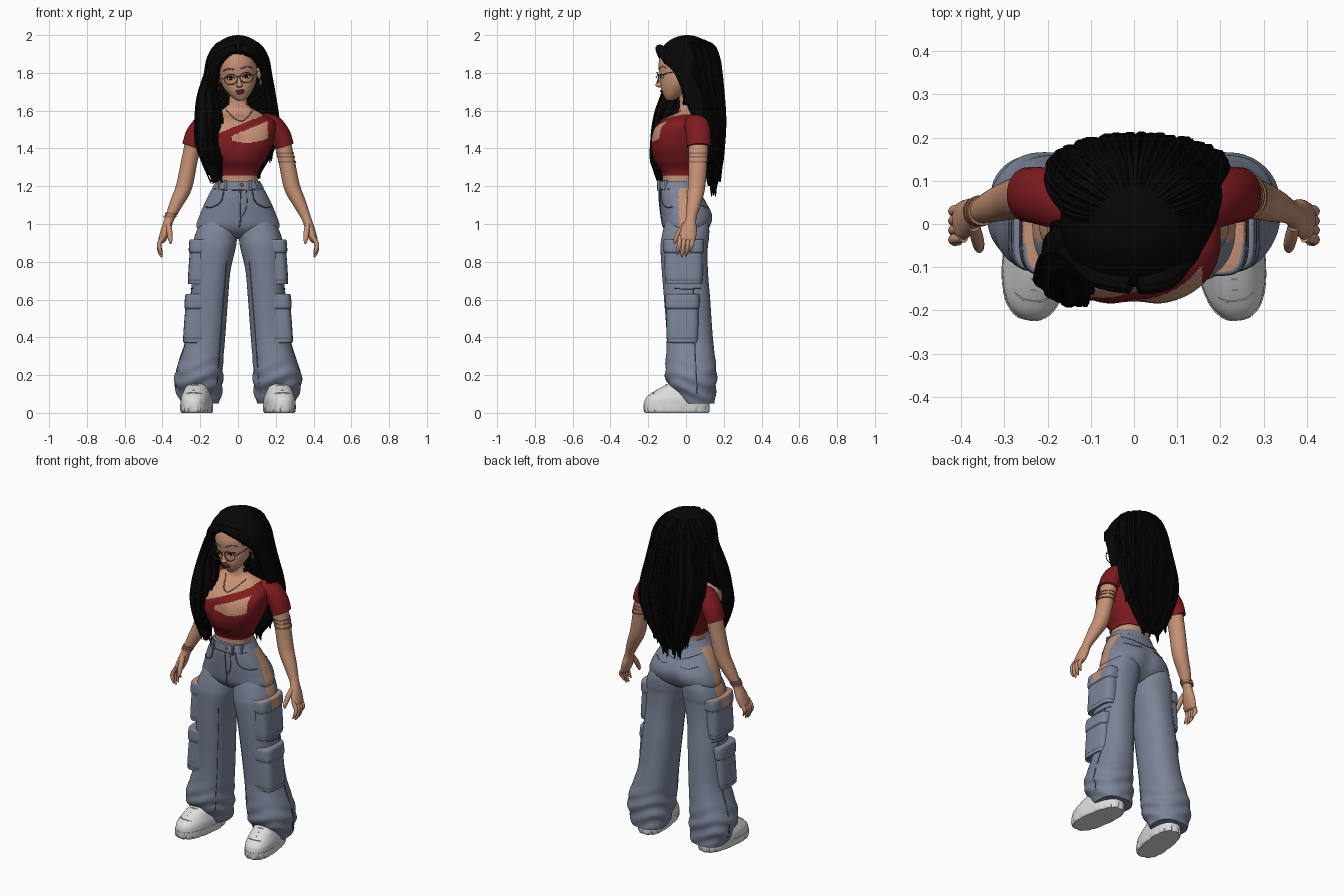
import bpy, bmesh, math, random
from mathutils import Vector, Matrix
from mathutils.bvhtree import BVHTree

random.seed(4)
if "Cube" in bpy.data.objects:
    bpy.data.objects.remove(bpy.data.objects["Cube"])
made = []

def material(name, *rgb):
    m = bpy.data.materials.new(name)
    m.use_nodes = True
    m.diffuse_color = (*rgb, 1)
    m.node_tree.nodes["Principled BSDF"].inputs["Base Color"].default_value = (*rgb, 1)
    return m

SKIN = material("skin", .56, .285, .175)
HAIR = material("black hair", .002, .002, .002)
RED = material("dark red cloth", .21, .011, .014)
DENIM = material("blue denim", .20, .23, .315)
SEAM = material("dark denim", .09, .105, .15)
WHITE = material("shoe white", .72, .72, .72)
GREY = material("sole grey", .55, .55, .55)
LIP = material("lip red", .23, .02, .03)
BROWN = material("bronze brown", .27, .135, .08)
EYE = material("eye white", .6, .5, .45)

def finish(name, bm, mats, rule=None):
    mats = mats if isinstance(mats, list) else [mats]
    bmesh.ops.recalc_face_normals(bm, faces=bm.faces)
    if rule:
        for f in bm.faces:
            f.material_index = rule(f.calc_center_median())
    me = bpy.data.meshes.new(name)
    bm.to_mesh(me)
    bm.free()
    for m in mats:
        me.materials.append(m)
    ob = bpy.data.objects.new(name, me)
    bpy.context.collection.objects.link(ob)
    made.append(ob)
    return ob

def spline(keys, sub):
    p = [Vector(k) for k in [keys[0], *keys, keys[-1]]]
    out = []
    for a, b, c, d in zip(p, p[1:], p[2:], p[3:]):
        for j in range(sub):
            t = j / sub
            out.append((2*b + (c-a)*t + (2*a-5*b+4*c-d)*t*t + (3*b-a-3*c+d)*t**3) / 2)
    return out + [p[-1]]

def skin_rings(bm, keys, n=32, sub=6, power=2, across=False, ripple=None):
    """Loft rings (x, y, z, rx, ry), level or square to the path."""
    rows, ks = [], spline(keys, sub)
    pos = [Vector(k[:3]) for k in ks]
    for i, k in enumerate(ks):
        u, v = Vector((1, 0, 0)), Vector((0, 1, 0))
        if across:
            t = (pos[min(i+1, len(pos)-1)] - pos[max(i-1, 0)]).normalized()
            u = (v if abs(t.y) < .95 else Vector((0, 0, 1))).cross(t).normalized()
            v = t.cross(u)
        row = []
        for j in range(n):
            a = 2 * math.pi * j / n
            g = ripple(a, k[2]) if ripple else 1
            c, s = (math.copysign(abs(w) ** (2/power), w) for w in (math.cos(a), math.sin(a)))
            row.append(bm.verts.new(pos[i] + u*c*g*max(k[3], .001) + v*s*g*max(k[4], .001)))
        rows.append(row)
    for p, q in zip(rows, rows[1:]):
        for j in range(n):
            bm.faces.new((p[j], p[(j+1) % n], q[(j+1) % n], q[j]))
    bm.faces.new(rows[0])
    bm.faces.new(rows[-1])

def loft(name, keys, mats, rule=None, side=1, **kw):
    bm = bmesh.new()
    skin_rings(bm, [(side*k[0], *k[1:]) for k in keys], **kw)
    return finish(name, bm, mats, rule)

def wire(name, pts, r, mat, sub=4):
    return loft(name, [(*p, r, r) for p in pts], mat, n=6, sub=sub, across=True)

def ball(name, loc, size, mat):
    bm = bmesh.new()
    bmesh.ops.create_uvsphere(bm, u_segments=24, v_segments=14, radius=1,
                              matrix=Matrix.LocRotScale(Vector(loc), None, Vector(size)))
    return finish(name, bm, mat)

def box(name, loc, size, mat, bevel):
    bm = bmesh.new()
    bmesh.ops.create_cube(bm, size=1, matrix=Matrix.LocRotScale(Vector(loc), None, Vector(size)))
    bmesh.ops.bevel(bm, geom=bm.edges[:], offset=bevel, segments=3, affect='EDGES', profile=.5)
    return finish(name, bm, mat)

def drape(name, ob, pts, look, mat, r=.003):
    """Lay a thin cord on a surface, cast along the look direction."""
    bm = bmesh.new()
    bm.from_mesh(ob.data)
    tree, d, hits = BVHTree.FromBMesh(bm), Vector(look), []
    for a, z in spline(pts, 6):
        start = Vector((a, 0, z)) if d.y else Vector((0, a, z))
        hit = tree.ray_cast(start - d, d)[0]
        if hit:
            hits.append(hit - d * .001)
    bm.free()
    wire(name, hits, r, mat, sub=1)

def bump(a, mid, width):
    return math.exp(-((a - mid) / width) ** 2)

FRONT, BACK = (0, 1, 0), (0, -1, 0)

# Torso with crop top, diagonal strap and keyhole
def shirt_rule(c):
    if c.z < 1.262 or c.z > 1.605:
        return 0
    if c.y > .03:
        return int(c.z < 1.57)
    keyhole = (-.035 < c.x < .158 and c.y < -.1 and c.z < 1.48 + .42 * c.x
               and c.z > 1.43 + 1.9 * (c.x - .045) ** 2)
    return int(not keyhole and (c.z < 1.522 + .4 * c.x or c.x > .13))

torso = loft("torso_and_crop_top", [
    (0, -.035, 1.18, .106, .09), (0, -.03, 1.27, .106, .098), (0, -.042, 1.34, .145, .127),
    (0, -.042, 1.42, .184, .146), (0, -.031, 1.5, .2, .141), (0, -.01, 1.55, .188, .116),
    (0, .02, 1.59, .115, .07), (0, .015, 1.635, .054, .05), (0, 0, 1.74, .048, .046)],
    [SKIN, RED], shirt_rule, n=220, sub=18, power=2.5,
    ripple=lambda a, z: 1 - .07 * bump(a, 1.5*math.pi, .16) * bump(z, 1.43, .05))
loft("top_hem", [(0, -.03, 1.258, .109, .101), (0, -.032, 1.275, .112, .104)], RED, n=64, sub=2, power=2.5)
drape("necklace", torso, [(-.06, 1.6), (-.02, 1.56), (.02, 1.545), (.05, 1.565), (.075, 1.6)], FRONT, BROWN)

# Jeans: seat, legs, pockets
def hip_gap(c):
    return int(-.038 < c.y < .026 and .855 < c.z < 1.19 and abs(c.x) > .11)

seat = loft("jeans_seat", [
    (0, -.04, 1.225, .114, .1), (0, -.028, 1.15, .157, .115), (0, .004, 1.05, .202, .137),
    (0, .004, .98, .218, .122), (0, 0, .935, .16, .075), (0, 0, .92, .08, .035)],
    [DENIM, SKIN], hip_gap, n=96, sub=10, power=2.25,
    ripple=lambda a, z: 1 - .09 * bump(a, .5*math.pi, .16) * bump(z, 1.0, .08))
loft("waistband", [(0, -.04, 1.228, .116, .103), (0, -.037, 1.19, .137, .109)], DENIM, n=64, sub=3, power=2.25)
drape("fly_seam", seat, [(.012, 1.18), (.014, 1.05), (.008, .98)], FRONT, SEAM)
drape("fly_stitch", seat, [(.045, 1.18), (.045, 1.09), (.015, 1.03)], FRONT, SEAM, .002)
drape("band_seam", seat, [(-.125, 1.185), (0, 1.18), (.125, 1.185)], FRONT, SEAM, .002)
drape("back_yoke", seat, [(-.13, 1.16), (0, 1.12), (.13, 1.16)], BACK, SEAM, .002)
ball("waist_button", (.02, -.146, 1.207), (.009, .006, .009), BROWN)

for s, tag in ((1, "left"), (-1, "right")):
    leg = loft(tag + "_jeans_leg", [
        (.1, .004, 1.05, .07, .1), (.11, .002, .98, .102, .12), (.12, -.005, .92, .114, .126),
        (.126, -.01, .87, .113, .125), (.14, -.006, .75, .1, .122), (.153, .006, .6, .1, .122),
        (.17, .02, .4, .102, .122), (.2, .025, .25, .12, .134), (.208, .028, .18, .128, .134),
        (.205, .045, .11, .12, .112), (.2, .062, .05, .1, .09)],
        [DENIM, SKIN], hip_gap, side=s, n=64, sub=10, power=2.3,
        ripple=lambda a, z: 1 + .035 * math.sin(z*75 + 3*math.sin(a*2)) * bump(z, .14, .13))
    drape(tag + "_side_seam", leg, [(.04, .66), (.045, .4), (.06, .1)], (-s, 0, 0), SEAM)
    drape(tag + "_knee_seam", leg, [(-.06, .66), (.0, .655), (.08, .66)], (-s, 0, 0), SEAM)
    drape(tag + "_inner_seam", leg, [(s*.06, .8), (s*.085, .5), (s*.11, .15)], FRONT, SEAM, .002)
    drape(tag + "_hand_pocket", seat, [(s*.075, 1.18), (s*.09, 1.12), (s*.135, 1.09), (s*.175, 1.09)], FRONT, SEAM)
    drape(tag + "_seat_pocket", seat, [(s*.045, 1.09), (s*.09, 1.085), (s*.14, 1.1)], BACK, SEAM, .002)
    for x in (.065, .1):
        box(tag + "_belt_loop", (s*x, -.145 + (x-.065)*1.1, 1.205), (.014, .016, .055), DENIM, .003)
    # Cargo pockets wrapped round the leg, with flaps
    for part, x, y, z, w, h, lean in (("upper", .192, -.012, .8, .1, .22, .07), ("lower", .216, -.018, .5, .084, .24, .08)):
        def slab(label, low, high, grow, mats, soft):
            rings = []
            for t, g in ((low, -soft), (low + .04, 0), (high - .04, 0), (high, -soft)):
                rings.append((x - lean*h*(t - .5), y, z + h*(t - .5), .066 + grow + g, w + grow + g))
            loft(f"{tag}_{part}_{label}", rings, mats, hip_gap, side=s, n=64, sub=4, power=4)
        slab("pocket", 0, .98, 0, [DENIM, SKIN], .014)
        slab("flap", .72, 1.04, .007, [DENIM, SKIN], .008)
        slab("flap_shadow", .65, .74, .0015, [SEAM, SEAM], .002)
        slab("pocket_piping", .03, .1, .001, [SEAM, SEAM], .002)

    # Shoes
    turn = Matrix.Translation((s*.212, 0, 0)) @ Matrix.Rotation(s*.14, 4, 'Z')
    shoe = [loft(tag + "_sole", [(0, -.048, 0, .074, .168), (0, -.05, .012, .081, .175), (0, -.05, .045, .081, .175)],
                 WHITE, n=96, sub=3, power=2.5, ripple=lambda a, z: 1 - .04 * (math.sin(a*14) > .7) * (z < .03)),
            loft(tag + "_shoe_upper", [(0, -.05, .035, .08, .175), (0, -.047, .075, .079, .169),
                 (0, -.03, .108, .07, .148), (0, .0, .145, .06, .112), (0, .04, .18, .05, .06)],
                 WHITE, n=48, sub=6, power=2.4)]
    shoe += [wire(tag + "_lace", [(-.035, y + .01, z - .01), (0, y, z), (.035, y + .01, z - .01)], .006, WHITE)
             for y, z in ((-.155, .118), (-.13, .132), (-.105, .148))]
    shoe.append(wire(tag + "_toe_seam", [(-.074, -.09, .075), (-.04, -.165, .101), (0, -.18, .105),
                                         (.04, -.165, .101), (.074, -.09, .075)], .004, GREY))
    for ob in shoe:
        ob.data.transform(turn)

    # Arms, sleeves and hands
    loft(tag + "_arm", [(.16, .06, 1.54, .05, .055), (.225, .066, 1.45, .046, .053), (.254, .064, 1.35, .043, .05),
        (.285, .056, 1.2, .043, .046), (.326, .042, 1.11, .035, .038), (.362, .027, 1.03, .025, .028),
        (.382, .016, .97, .025, .042), (.4, .006, .92, .021, .044), (.406, .004, .905, .012, .036)],
        SKIN, side=s, across=True, n=32)
    loft(tag + "_sleeve", [(.12, .045, 1.54, .04, .06), (.175, .057, 1.53, .053, .068), (.222, .066, 1.475, .054, .066),
        (.247, .068, 1.41, .05, .063)], RED, side=s, across=True, n=40)
    for i in range(4):
        y, tip = .035 - i*.022, (.85, .83, .825, .84)[i]
        loft(f"{tag}_finger", [(.394, y, .935, .012, .012), (.417, y - .004, .895, .012, .012),
            (.414, y - .01, tip + .025, .01, .01), (.402, y - .014, tip, .004, .004)],
            SKIN, side=s, across=True, n=10)
    loft(tag + "_thumb", [(.37, -.005, 1.0, .014, .014), (.362, -.036, .955, .015, .015),
        (.358, -.056, .915, .011, .011), (.357, -.06, .895, .004, .004)], SKIN, side=s, across=True, n=12)

# Arm band and wrist bracelet
for z in (1.375, 1.355, 1.33):
    x = .254 - (z - 1.35) * .25
    loft("arm_band", [(x, .064, z + .004, .048, .0535), (x + .002, .064, z - .004, .048, .0535)], BROWN, n=40, sub=1)
for z in (1.055, 1.04):
    x = -.353 - (1.05 - z) * .5
    loft("wrist_bracelet", [(x, .031, z + .006, .034, .035), (x - .004, .029, z - .006, .034, .035)],
         BROWN, n=32, sub=1)

# Head and face, tilted together at the end
first = len(made)
loft("head", [(0, -.085, 1.652, .016, .016), (0, -.078, 1.667, .038, .034), (0, -.06, 1.7, .066, .068),
    (0, -.04, 1.74, .089, .094), (0, -.025, 1.79, .1, .114), (0, -.02, 1.85, .104, .125),
    (0, -.01, 1.91, .09, .115), (0, 0, 1.95, .05, .07)], SKIN, n=48, sub=8)
loft("nose", [(0, -.136, 1.785, .009, .01), (0, -.142, 1.75, .011, .014), (0, -.144, 1.732, .017, .018),
    (0, -.135, 1.722, .01, .008)], SKIN, n=16)
ball("upper_lip", (0, -.126, 1.704), (.024, .011, .007), LIP)
ball("lower_lip", (0, -.123, 1.694), (.02, .011, .008), LIP)
for s, tag in ((1, "left"), (-1, "right")):
    ball(tag + "_eye", (s*.042, -.124, 1.775), (.019, .01, .008), EYE)
    ball(tag + "_iris", (s*.042, -.132, 1.775), (.008, .004, .008), HAIR)
    wire(tag + "_lashes", [(s*.02, -.135, 1.776), (s*.042, -.136, 1.785), (s*.068, -.117, 1.781)], .003, HAIR)
    wire(tag + "_brow", [(s*.018, -.143, 1.82), (s*.05, -.13, 1.828), (s*.077, -.107, 1.818)], .003, BROWN)
    circle = [2 * math.pi * i / 24 for i in range(25)]
    wire(tag + "_lens_rim", [(s*.042 + .035*math.cos(a), -.153 + .008*abs(math.cos(a)), 1.77 + .027*math.sin(a))
                             for a in circle], .0025, BROWN, sub=1)
    wire(tag + "_temple", [(s*.077, -.146, 1.775), (s*.1, -.09, 1.788), (s*.108, -.015, 1.8)], .0025, BROWN)
    ball(tag + "_ear", (s*.108, -.022, 1.79), (.014, .022, .036), SKIN)
    ball(tag + "_earring", (s*.113, -.03, 1.735), (.006, .006, .02), BROWN)
wire("glasses_bridge", [(-.008, -.155, 1.775), (0, -.158, 1.78), (.008, -.155, 1.775)], .0025, BROWN)
tilt = Matrix.Translation((0, 0, 1.8)) @ Matrix.Rotation(-.12, 4, 'Y') @ Matrix.Translation((0, 0, -1.8))
for ob in made[first:]:
    ob.data.transform(tilt)

# Hair cap with an arched opening over the face
bm = bmesh.new()
bmesh.ops.create_uvsphere(bm, u_segments=96, v_segments=64, radius=1,
    matrix=Matrix.LocRotScale(Vector((0, .006, 1.81)), None, Vector((.17, .177, .19))))
gone = [f for f in bm.faces for c in [f.calc_center_median()] if c.y < -.015 and c.z < 1.91 - 4*c.x*c.x]
bmesh.ops.delete(bm, geom=gone, context='FACES')
cap = finish("hair_cap", bm, HAIR)
thick = cap.modifiers.new("thickness", 'SOLIDIFY')
thick.thickness, thick.offset = .02, -1

# Long back hair with loose strands from the crown
fall = [(0, .01, 1.99, .012, .012), (0, .03, 1.95, .11, .108), (0, .048, 1.88, .156, .126), (0, .065, 1.8, .172, .122),
        (0, .085, 1.7, .19, .112), (.005, .118, 1.58, .205, .088), (.015, .137, 1.48, .2, .068),
        (.015, .142, 1.38, .165, .055), (.005, .142, 1.28, .115, .042), (0, .138, 1.2, .06, .022)]
loft("back_hair", fall, HAIR, n=120, sub=8,
     ripple=lambda a, z: 1 + .012 * math.sin(17*a + 5*z) + .01 * math.sin(37*a))
bm = bmesh.new()
for i in range(90):
    a, f, end = random.uniform(-.25, math.pi + .25), random.uniform(.94, 1.01), random.randint(0, 2)
    ks = fall[:len(fall) - end]
    path = [(x + rx*f*math.cos(a), y + ry*f*math.sin(a), z, .009, .008) for x, y, z, rx, ry in ks]
    x, y, z = path[-1][:3]
    path.append((x, y, z - random.uniform(.02, .06), .002, .002))
    skin_rings(bm, path, n=6, sub=3, across=True)
finish("back_strands", bm, HAIR)

# Swept side locks; the right one falls over the chest
locks = {
    "left_lock": [(.008, -.14, 1.93, .02, .022), (.075, -.122, 1.908, .028, .028), (.135, -.035, 1.83, .025, .04),
                  (.163, .03, 1.72, .03, .05), (.178, .075, 1.6, .025, .05), (.18, .13, 1.5, .01, .02)],
    "right_lock": [(-.008, -.14, 1.93, .02, .022), (-.08, -.12, 1.895, .028, .028), (-.135, -.055, 1.8, .035, .05),
                   (-.158, -.06, 1.68, .05, .07), (-.15, -.1, 1.56, .07, .07), (-.15, -.125, 1.44, .07, .06),
                   (-.135, -.14, 1.33, .05, .045), (-.115, -.14, 1.22, .012, .012)]}
for name, keys in locks.items():
    loft(name, keys, HAIR, n=60, across=True, ripple=lambda a, z: 1 + .05 * math.sin(9*a + 6*z))
bm = bmesh.new()
for i in range(26):
    a, f = random.uniform(0, 2*math.pi), random.uniform(.8, 1.08)
    path = [(x + rx*f*math.cos(a), y + ry*f*math.sin(a), z, .007, .007) for x, y, z, rx, ry in locks["right_lock"][2:]]
    x, y, z = path[-1][:3]
    path[-1] = (x + random.uniform(-.04, .03), y, z + random.uniform(-.01, .05), .002, .002)
    skin_rings(bm, path, n=6, sub=4, across=True)
finish("front_strands", bm, HAIR)

# Smooth shading with sharp edges kept
bpy.ops.object.select_all(action='DESELECT')
for ob in made:
    ob.select_set(True)
bpy.context.view_layer.objects.active = made[0]
bpy.ops.object.shade_smooth_by_angle(angle=math.radians(40))
